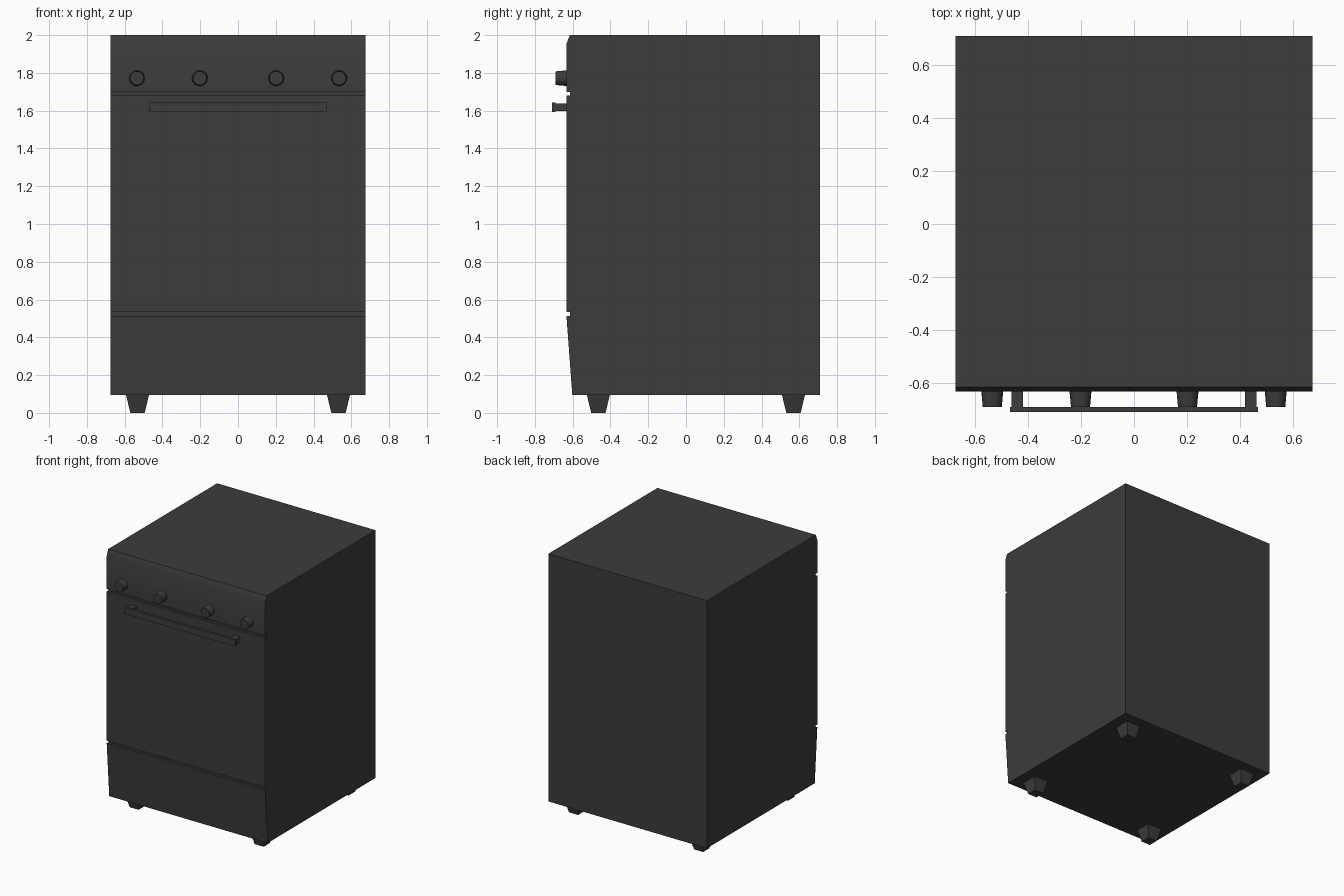
import bpy, bmesh, math
from mathutils import Matrix, Vector

if "Cube" in bpy.data.objects:
    bpy.data.objects.remove(bpy.data.objects["Cube"])

dark = bpy.data.materials.new("dark_enamel")
dark.diffuse_color = (0.045, 0.045, 0.045, 1)
dark.use_nodes = True
dark.node_tree.nodes["Principled BSDF"].inputs["Base Color"].default_value = dark.diffuse_color


def finish(bm, name, smooth=False):
    bmesh.ops.recalc_face_normals(bm, faces=bm.faces)
    mesh = bpy.data.meshes.new(name)
    bm.to_mesh(mesh)
    bm.free()
    mesh.materials.append(dark)
    obj = bpy.data.objects.new(name, mesh)
    bpy.context.collection.objects.link(obj)
    if smooth:
        bpy.ops.object.select_all(action='DESELECT')
        obj.select_set(True)
        bpy.context.view_layer.objects.active = obj
        bpy.ops.object.shade_smooth_by_angle(angle=math.radians(30))
    return obj


def add_box(bm, lo, hi):
    lo, hi = Vector(lo), Vector(hi)
    size = Matrix.Diagonal((*(hi - lo), 1))
    bmesh.ops.create_cube(bm, size=1, matrix=Matrix.Translation((lo + hi) / 2) @ size)


# Cabinet: side profile (y, z) with door and drawer grooves, extruded across x
W, FRONT, GROOVE, BACK = 0.674, -0.633, -0.614, 0.709
profile = [
    (BACK, 0.095), (BACK, 2.0), (-0.615, 2.0), (FRONT, 1.953),
    (FRONT, 1.70), (GROOVE, 1.70), (GROOVE, 1.68), (FRONT, 1.68),
    (FRONT, 0.534), (GROOVE, 0.534), (GROOVE, 0.514), (FRONT, 0.514),
    (-0.602, 0.095),
]
bm = bmesh.new()
side = bm.faces.new([bm.verts.new((-W, y, z)) for y, z in profile])
ext = bmesh.ops.extrude_face_region(bm, geom=[side], use_keep_orig=True)
bmesh.ops.translate(bm, vec=(2 * W, 0, 0),
                    verts=[v for v in ext["geom"] if isinstance(v, bmesh.types.BMVert)])
finish(bm, "cabinet", smooth=True)

# Control knobs: short tapered cylinders on the panel
for i, x in enumerate((-0.535, -0.202, 0.202, 0.535)):
    bm = bmesh.new()
    place = Matrix.Translation((x, -0.6575, 1.772)) @ Matrix.Rotation(math.pi / 2, 4, 'X')
    bmesh.ops.create_cone(bm, cap_ends=True, segments=32, radius1=0.042,
                          radius2=0.036, depth=0.065, matrix=place)
    finish(bm, f"knob_{i + 1}", smooth=True)

# Door handle: flat bar on two posts
bm = bmesh.new()
add_box(bm, (-0.469, -0.709, 1.592), (0.469, -0.690, 1.642))
for s in (-1, 1):
    xs = sorted((s * 0.419, s * 0.462))
    add_box(bm, (xs[0], -0.690, 1.597), (xs[1], -0.625, 1.637))
finish(bm, "door_handle")

# Feet: square tapered blocks
for x, sx in ((-0.532, "left"), (0.532, "right")):
    for y, sy in ((-0.464, "front"), (0.569, "back")):
        bm = bmesh.new()
        place = Matrix.Translation((x, y, 0.0475)) @ Matrix.Rotation(math.pi / 4, 4, 'Z')
        bmesh.ops.create_cone(bm, cap_ends=True, segments=4,
                              radius1=0.038 * math.sqrt(2), radius2=0.061 * math.sqrt(2),
                              depth=0.095, matrix=place)
        finish(bm, f"{sy}_{sx}_foot")
